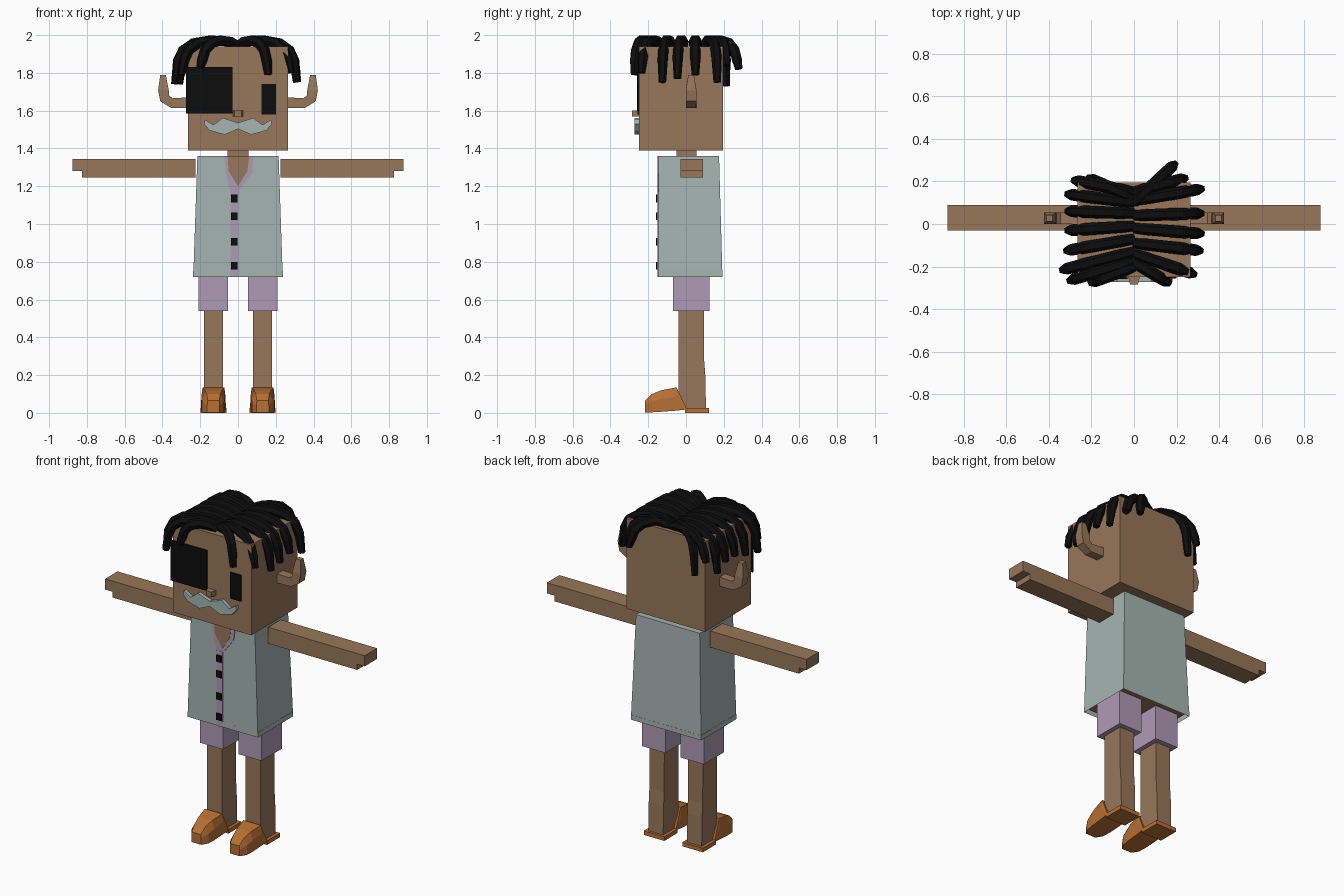
import bpy, bmesh
from mathutils import Vector

cube = bpy.data.objects.get("Cube")
if cube:
    bpy.data.objects.remove(cube)


def material(name, rgb):
    m = bpy.data.materials.new(name)
    m.use_nodes = True
    m.diffuse_color = (*rgb, 1)
    m.node_tree.nodes["Principled BSDF"].inputs["Base Color"].default_value = (*rgb, 1)
    return m


SKIN = material("skin brown", (0.31, 0.185, 0.102))
SHIRT = material("pale grey green", (0.38, 0.46, 0.44))
MAUVE = material("mauve", (0.43, 0.325, 0.465))
LEATHER = material("orange leather", (0.48, 0.16, 0.035))
BLACK = material("black", (0.004, 0.004, 0.004))


def finish(name, bm, *mats):
    bmesh.ops.recalc_face_normals(bm, faces=bm.faces)
    me = bpy.data.meshes.new(name)
    bm.to_mesh(me)
    bm.free()
    for m in mats:
        me.materials.append(m)
    ob = bpy.data.objects.new(name, me)
    bpy.context.collection.objects.link(ob)
    return ob


def loft(rings):
    """Skin a list of equal-length point rings and cap both ends."""
    bm = bmesh.new()
    rows = [[bm.verts.new(p) for p in r] for r in rings]
    for a, b in zip(rows, rows[1:]):
        for i in range(len(a)):
            j = (i + 1) % len(a)
            bm.faces.new((a[i], a[j], b[j], b[i]))
    bm.faces.new(rows[0])
    bm.faces.new(rows[-1])
    return bm


def rect(x0, x1, y0, y1, z):
    return [(x0, y0, z), (x1, y0, z), (x1, y1, z), (x0, y1, z)]


def box(name, x, y, z, mat):
    return finish(name, loft([rect(*x, *y, z[0]), rect(*x, *y, z[1])]), mat)


def plate(name, outline, y0, y1, mat):
    """Front-facing outline in x and z, given depth in y."""
    return finish(name, loft([[(x, y, z) for x, z in outline] for y in (y0, y1)]), mat)


def tube(name, pts, radii, section, mat):
    """Sweep a section along a path that lies in one upright plane."""
    pts = [Vector(p) for p in pts]
    run = pts[-1] - pts[0]
    side = Vector((run.y, -run.x, 0)).normalized()
    rings = []
    for i, p in enumerate(pts):
        t = (pts[min(i + 1, len(pts) - 1)] - pts[max(i - 1, 0)]).normalized()
        up = side.cross(t)
        rings.append([p + (side * a + up * b) * radii[i] for a, b in section])
    return finish(name, loft(rings), mat)


SQUARE = [(-1, -1), (1, -1), (1, 1), (-1, 1)]
HEXAGON = [(1, 0), (.5, .87), (-.5, .87), (-1, 0), (-.5, -.87), (.5, -.87)]

# Head and neck
box("head", (-.265, .265), (-.25, .195), (1.39, 1.94), SKIN)
box("neck", (-.055, .055), (-.05, .055), (1.33, 1.40), SKIN)

# Shirt: tapered block with a hollow hem showing the body inside
bm = loft([rect(-.237, .237, -.147, .193, .72), rect(-.215, .215, -.145, .175, 1.36)])
hem = min(bm.faces, key=lambda f: f.calc_center_median().z)
bmesh.ops.inset_region(bm, faces=[hem], thickness=.008)
inner = bmesh.ops.extrude_face_region(bm, geom=[hem])
bmesh.ops.delete(bm, geom=[hem], context="FACES_ONLY")
for g in inner["geom"]:
    if isinstance(g, bmesh.types.BMVert):
        g.co.z += .03
    if isinstance(g, bmesh.types.BMFace):
        g.material_index = 1
finish("shirt", bm, SHIRT, SKIN)

# Collar, chest opening, placket and buttons
plate("collar", [(-.075, 1.36), (.085, 1.36), (.075, 1.27), (0, 1.17), (-.04, 1.17), (-.06, 1.25)],
      -.150, -.143, MAUVE)
plate("chest_opening", [(-.055, 1.36), (.06, 1.36), (.05, 1.28), (0, 1.20), (-.05, 1.28)],
      -.152, -.146, SKIN)
plate("placket", [(-.04, .72), (0, .72), (0, 1.18), (-.04, 1.18)], -.151, -.144, MAUVE)
for i, z in enumerate((.78, .905, 1.04, 1.135)):
    box(f"button_{i + 1}", (-.037, -.002), (-.159, -.150), (z - .02, z + .02), BLACK)

# Face
box("eye_patch", (-.275, -.03), (-.259, -.25), (1.585, 1.83), BLACK)
box("left_eye", (.125, .2), (-.257, -.25), (1.58, 1.74), BLACK)
finish("nose", loft([[(x * w, y, 1.585 + z * .016) for x, z in SQUARE]
                     for y, w in ((-.25, .027), (-.285, .018))]), SKIN)
half = [(0, 1.535), (.08, 1.562), (.13, 1.525), (.175, 1.552), (.18, 1.53),
        (.15, 1.495), (.07, 1.473), (0, 1.503)]
for name, s in (("left", 1), ("right", -1)):
    plate(f"{name}_moustache", [(s * x, z) for x, z in half], -.272, -.25, SHIRT)

# Paired limbs and ears
for name, s in (("left", 1), ("right", -1)):
    arm = [(.225, 1.245), (.825, 1.245), (.825, 1.28), (.876, 1.28), (.876, 1.345), (.225, 1.345)]
    plate(f"{name}_arm", [(s * x, z) for x, z in arm], -.03, .09, SKIN)

    ear = [(.255, 1.643), (.35, 1.64), (.388, 1.665), (.395, 1.71), (.397, 1.788)]
    tube(f"{name}_ear", [(s * x, .027, z) for x, z in ear],
         [.028, .026, .028, .028, .015], SQUARE, SKIN)

    c = s * .13
    box(f"{name}_short_leg", (c - .078, c + .078), (-.07, .125), (.54, .755), MAUVE)
    finish(f"{name}_leg", loft([rect(c - .05, c + .05, -.04, y, z)
                                for z, y in ((.02, .106), (.2, .102), (.28, .096), (.56, .095))]), SKIN)

    # Shoe upper: y, bottom, top, half width below and above
    rings = []
    for y, lo, hi, wide, narrow in ((-.217, .003, .065, .033, .03), (-.18, .003, .10, .056, .036),
                                    (-.13, .006, .12, .062, .045), (-.05, .012, .135, .064, .058),
                                    (0, .018, .03, .066, .064)):
        mid = lo + (hi - lo) * .6
        rings.append([(c + w, y, z) for w, z in ((-wide, lo), (wide, lo), (wide, mid),
                                                 (narrow, hi), (-narrow, hi), (-wide, mid))])
    finish(f"{name}_shoe", loft(rings), LEATHER)
    box(f"{name}_heel", (c - .069, c + .069), (-.005, .122), (0, .025), LEATHER)

# Hair locks: root y, tip x, tip y, tip z
locks = [
    (.10, .19, .28, 1.82), (.15, .24, .215, 1.84), (.11, .315, .165, 1.75),
    (.04, .315, .05, 1.79), (-.02, .315, -.045, 1.77), (-.09, .31, -.125, 1.75),
    (-.14, .28, -.235, 1.80), (-.18, .16, -.275, 1.79),
    (.12, -.21, .215, 1.73), (.15, -.28, .205, 1.82), (.10, -.31, .14, 1.74),
    (.05, -.31, .06, 1.78), (-.01, -.31, -.03, 1.78), (-.07, -.315, -.125, 1.75),
    (-.13, -.335, -.215, 1.74), (-.17, -.30, -.265, 1.79), (-.20, -.20, -.275, 1.83),
]
for i, (y0, x1, y1, z1) in enumerate(locks):
    path = [(0, 1.945), (.2, 1.966), (.45, 1.972), (.7, 1.958), (.87, 1.92), (.95, 1.865), (1, z1)]
    pts = [(x1 * t, y0 + (y1 - y0) * t, z) for t, z in path]
    tube(f"hair_lock_{i + 1}", pts, [.024, .028, .029, .029, .028, .027, .02], HEXAGON, BLACK)
